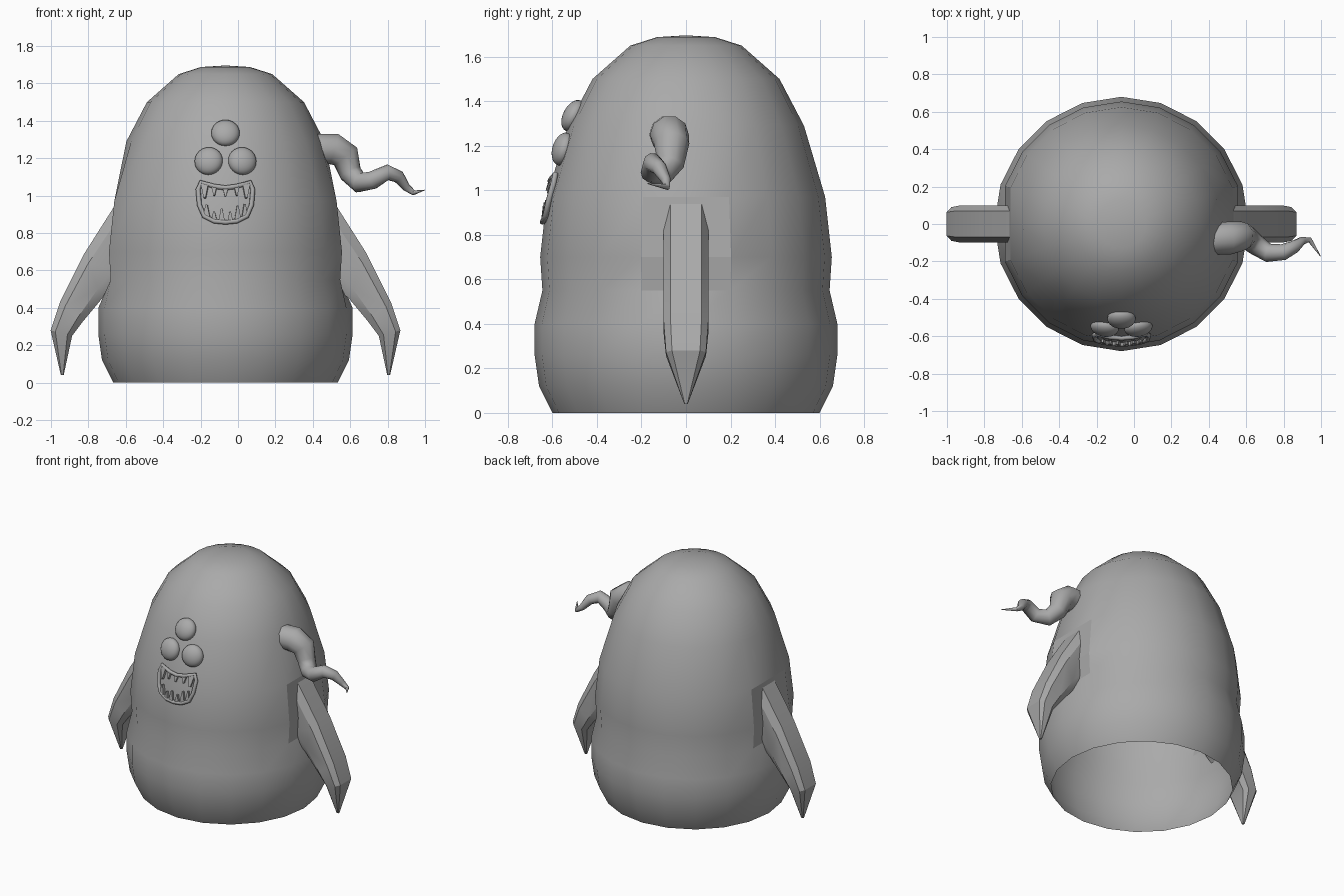
import bpy, bmesh, math
from mathutils import Vector

if "Cube" in bpy.data.objects:
    bpy.data.objects.remove(bpy.data.objects["Cube"], do_unlink=True)

CX = -0.067   # body axis; the horn pushes the body off centre
SIDES = 20
PROFILE = [(0.60, 0), (0.66, 0.12), (0.68, 0.26), (0.68, 0.4), (0.645, 0.55),
           (0.655, 0.7), (0.625, 0.97), (0.53, 1.29), (0.42, 1.5),
           (0.25, 1.65), (0.13, 1.688)]
TOP = 1.696

grey = bpy.data.materials.new("plain grey")
grey.use_nodes = True
COLOUR = (0.4, 0.4, 0.4, 1)
grey.diffuse_color = COLOUR
grey.node_tree.nodes["Principled BSDF"].inputs["Base Color"].default_value = COLOUR


def finish(name, bm, angle=30):
    bmesh.ops.recalc_face_normals(bm, faces=bm.faces)
    mesh = bpy.data.meshes.new(name)
    bm.to_mesh(mesh)
    bm.free()
    mesh.materials.append(grey)
    obj = bpy.data.objects.new(name, mesh)
    bpy.context.collection.objects.link(obj)
    bpy.ops.object.select_all(action='DESELECT')
    obj.select_set(True)
    bpy.context.view_layer.objects.active = obj
    bpy.ops.object.shade_smooth_by_angle(angle=math.radians(angle))
    return obj


def bridge(bm, a, b):
    n = len(a)
    for i in range(n):
        bm.faces.new((a[i], a[(i + 1) % n], b[(i + 1) % n], b[i]))


def tube(name, points, radii, cyclic=False, resolution=2):
    """Sweep a round section along points and keep the result as a mesh."""
    curve = bpy.data.curves.new(name, 'CURVE')
    curve.dimensions = '3D'
    curve.bevel_depth = 1
    curve.bevel_resolution = resolution
    curve.use_fill_caps = not cyclic
    spline = curve.splines.new('POLY')
    spline.points.add(len(points) - 1)
    for p, co, r in zip(spline.points, points, radii):
        p.co = (*co, 1)
        p.radius = r
    spline.use_cyclic_u = cyclic
    temp = bpy.data.objects.new(name + " path", curve)
    bpy.context.collection.objects.link(temp)
    bpy.context.view_layer.update()
    bm = bmesh.new()
    bm.from_mesh(temp.evaluated_get(bpy.context.evaluated_depsgraph_get()).to_mesh())
    bpy.data.objects.remove(temp, do_unlink=True)
    return finish(name, bm, 60)


def on_front(dx, z, out=0.0):
    """Point and outward normal on the front of the body."""
    for (r0, z0), (r1, z1) in zip(PROFILE, PROFILE[1:]):
        if z0 <= z <= z1:
            r = r0 + (r1 - r0) * (z - z0) / (z1 - z0)
            slope = (r1 - r0) / (z1 - z0)
    y = -math.sqrt(r * r - dx * dx)
    normal = Vector((dx / r, y / r, -slope)).normalized()
    return Vector((CX + dx, y, z)) + normal * out, normal


# Body: open-bottomed dome, flattened where the arms join
bm = bmesh.new()
rings = []
for r, z in PROFILE:
    ring = []
    for i in range(SIDES):
        a = math.tau * i / SIDES
        x = r * math.cos(a)
        if 0.5 < z < 1 and i % (SIDES // 2) == 0:
            x *= math.cos(math.tau / SIDES)
        ring.append(bm.verts.new((CX + x, r * math.sin(a), z)))
    rings.append(ring)
for a, b in zip(rings, rings[1:]):
    bridge(bm, a, b)
tip = bm.verts.new((CX, 0, TOP))
for i in range(SIDES):
    bm.faces.new((rings[-1][i], rings[-1][(i + 1) % SIDES], tip))
body = finish("body", bm)
for face in body.data.polygons:
    if 0.55 < face.center.z < 0.97 and abs(face.normal.x) > 0.98:
        face.use_smooth = False

# Arms: bevelled flippers, given as outer edge, inner edge, half width
ARM = [((0.59, 0.95), (0.59, 0.51), 0.1), ((0.755, 0.69), (0.66, 0.45), 0.1),
       ((0.885, 0.43), (0.76, 0.33), 0.1), ((0.935, 0.28), (0.82, 0.25), 0.09),
       ((0.88, 0.04), (0.865, 0.04), 0.008)]
for side, label in ((1, "left_arm"), (-1, "right_arm")):
    bm = bmesh.new()
    rings = []
    for outer, inner, w in ARM:
        o, n = Vector(outer), Vector(inner)
        ring = []
        for t, k in ((0, 0.7), (0.22, 1), (0.78, 1), (1, 0.7),
                     (1, -0.7), (0.78, -1), (0.22, -1), (0, -0.7)):
            p = o.lerp(n, t)
            ring.append(bm.verts.new((CX + side * p.x, k * w, p.y)))
        rings.append(ring)
    for a, b in zip(rings, rings[1:]):
        bridge(bm, a, b)
    bm.faces.new(rings[0])
    bm.faces.new(rings[-1])
    finish(label, bm)

# Horn: curling tapered tentacle on the left of the head
HORN = [(0.42, -0.08, 1.25, 0.085), (0.51, -0.075, 1.25, 0.088),
        (0.575, -0.065, 1.21, 0.08), (0.602, -0.07, 1.12, 0.062),
        (0.65, -0.11, 1.07, 0.056), (0.72, -0.155, 1.083, 0.05),
        (0.8, -0.15, 1.125, 0.043), (0.86, -0.12, 1.1, 0.034),
        (0.9, -0.09, 1.045, 0.022), (0.94, -0.085, 1.015, 0.014),
        (0.997, -0.172, 1.03, 0.002)]
tube("curled_horn", [h[:3] for h in HORN], [h[3] for h in HORN], resolution=3)

# Eyes: three flattened balls lying against the face
for label, dx, z in (("top_eye", 0, 1.335), ("left_eye", 0.09, 1.185),
                     ("right_eye", -0.09, 1.185)):
    centre, normal = on_front(dx, z)
    bm = bmesh.new()
    bmesh.ops.create_uvsphere(bm, u_segments=24, v_segments=14, radius=0.076)
    turn = normal.to_track_quat('Z', 'Y')
    for v in bm.verts:
        v.co.z *= 0.6
        v.co = turn @ v.co + centre
    finish(label, bm)

# Lips: closed grin laid on the face
HALF = [(0.06, 1.048), (0.13, 1.07), (0.145, 1.03), (0.138, 0.95),
        (0.113, 0.89), (0.06, 0.863)]
grin = [(0, 1.04)] + HALF + [(0, 0.857)] + [(-x, z) for x, z in reversed(HALF)]
tube("lips", [on_front(x, z, 0.006)[0] for x, z in grin], [0.013] * len(grin), True)

# Teeth: flat-sided spikes, given as base position, half width and tip height
LOWER = [(-0.1, 0.885, 0.018, 0.95), (-0.06, 0.87, 0.014, 0.915),
         (-0.02, 0.865, 0.016, 0.93), (0.025, 0.865, 0.014, 0.915),
         (0.065, 0.87, 0.017, 0.945), (0.102, 0.885, 0.015, 0.955)]
UPPER = [(-0.11, 1.06, 0.02, 0.985), (-0.06, 1.045, 0.014, 1.0),
         (0, 1.035, 0.014, 0.995), (0.06, 1.045, 0.014, 1.0),
         (0.11, 1.06, 0.02, 0.985)]
bm = bmesh.new()
for dx, base, w, point in LOWER + UPPER:
    layers = []
    for out in (-0.005, 0.014):
        layers.append([bm.verts.new(on_front(x, z, out)[0]) for x, z in
                       ((dx - w, base), (dx + w, base), (dx + w * 0.25, point),
                        (dx - w * 0.25, point))])
    bridge(bm, *layers)
    for layer in layers:
        bm.faces.new(layer)
finish("teeth", bm)
